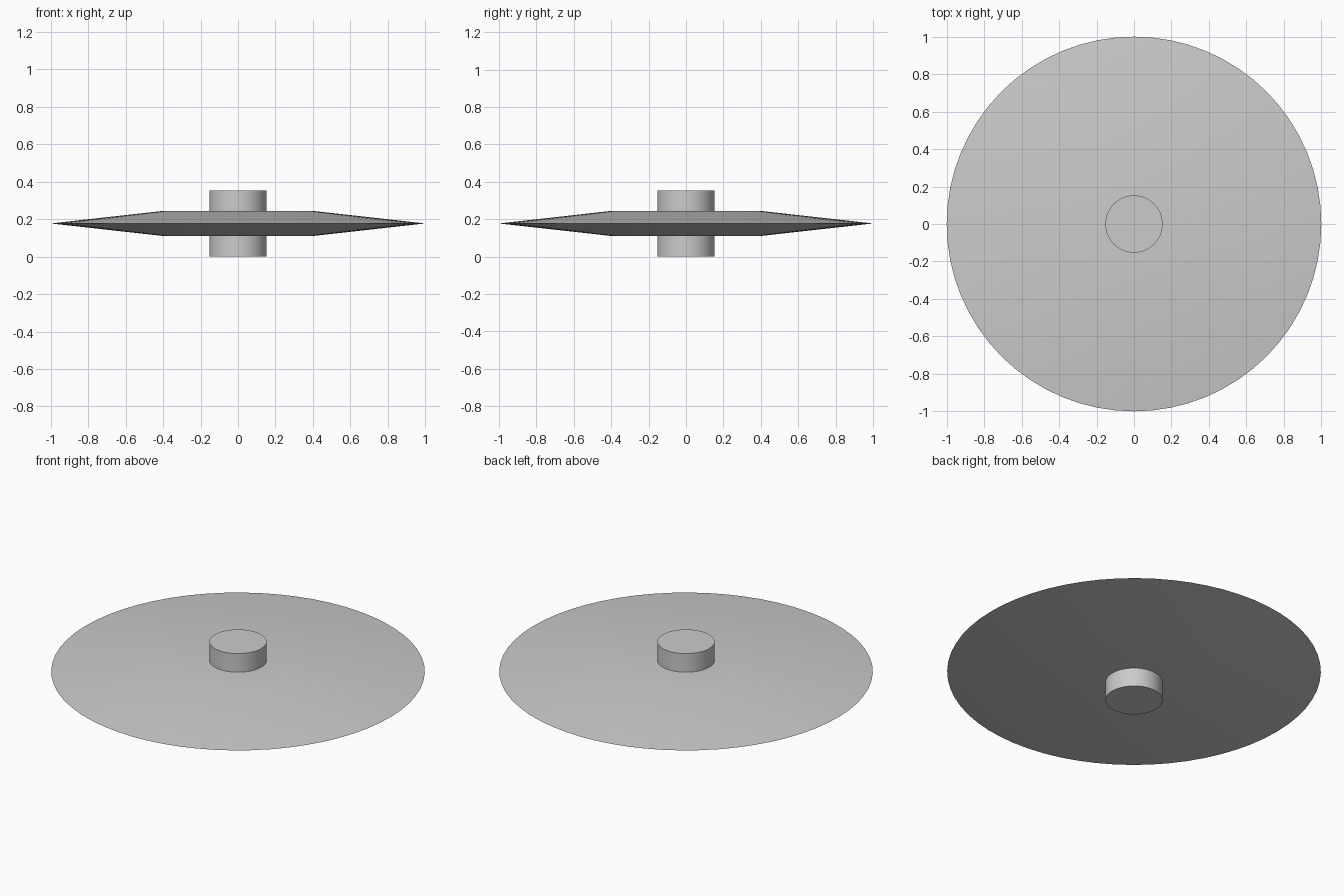
import bpy
import bmesh
import math

cube = bpy.data.objects.get("Cube")
if cube:
    bpy.data.objects.remove(cube, do_unlink=True)

SEGMENTS = 64
MID = 0.177  # height of the sharp rim

metal = bpy.data.materials.new("grey metal")
metal.use_nodes = True
colour = (0.6, 0.6, 0.6, 1)
metal.diffuse_color = colour
metal.node_tree.nodes["Principled BSDF"].inputs["Base Color"].default_value = colour


def lathe(name, profile, angle):
    """Spin a radius/height profile around z into a smooth-shaded part."""
    bm = bmesh.new()
    verts = [bm.verts.new((r, 0, z)) for r, z in profile]
    edges = [bm.edges.new(pair) for pair in zip(verts, verts[1:])]
    bmesh.ops.spin(bm, geom=verts + edges, axis=(0, 0, 1), cent=(0, 0, 0),
                   angle=math.tau, steps=SEGMENTS, use_duplicate=False)
    bmesh.ops.remove_doubles(bm, verts=bm.verts, dist=0.0001)
    bmesh.ops.recalc_face_normals(bm, faces=bm.faces)
    mesh = bpy.data.meshes.new(name)
    bm.to_mesh(mesh)
    bm.free()
    mesh.materials.append(metal)
    obj = bpy.data.objects.new(name, mesh)
    bpy.context.collection.objects.link(obj)
    bpy.ops.object.select_all(action="DESELECT")
    obj.select_set(True)
    bpy.context.view_layer.objects.active = obj
    bpy.ops.object.shade_smooth_by_angle(angle=math.radians(angle))
    return obj


# Disc: flat in the middle, tapering to a thin rim
half = 0.067
lathe("disc", [(0, MID + half), (0.4, MID + half), (1, MID),
               (0.4, MID - half), (0, MID - half)], 10)

# Hub: short axle through the disc
lathe("hub", [(0, 2 * MID), (0.153, 2 * MID), (0.153, 0), (0, 0)], 30)
